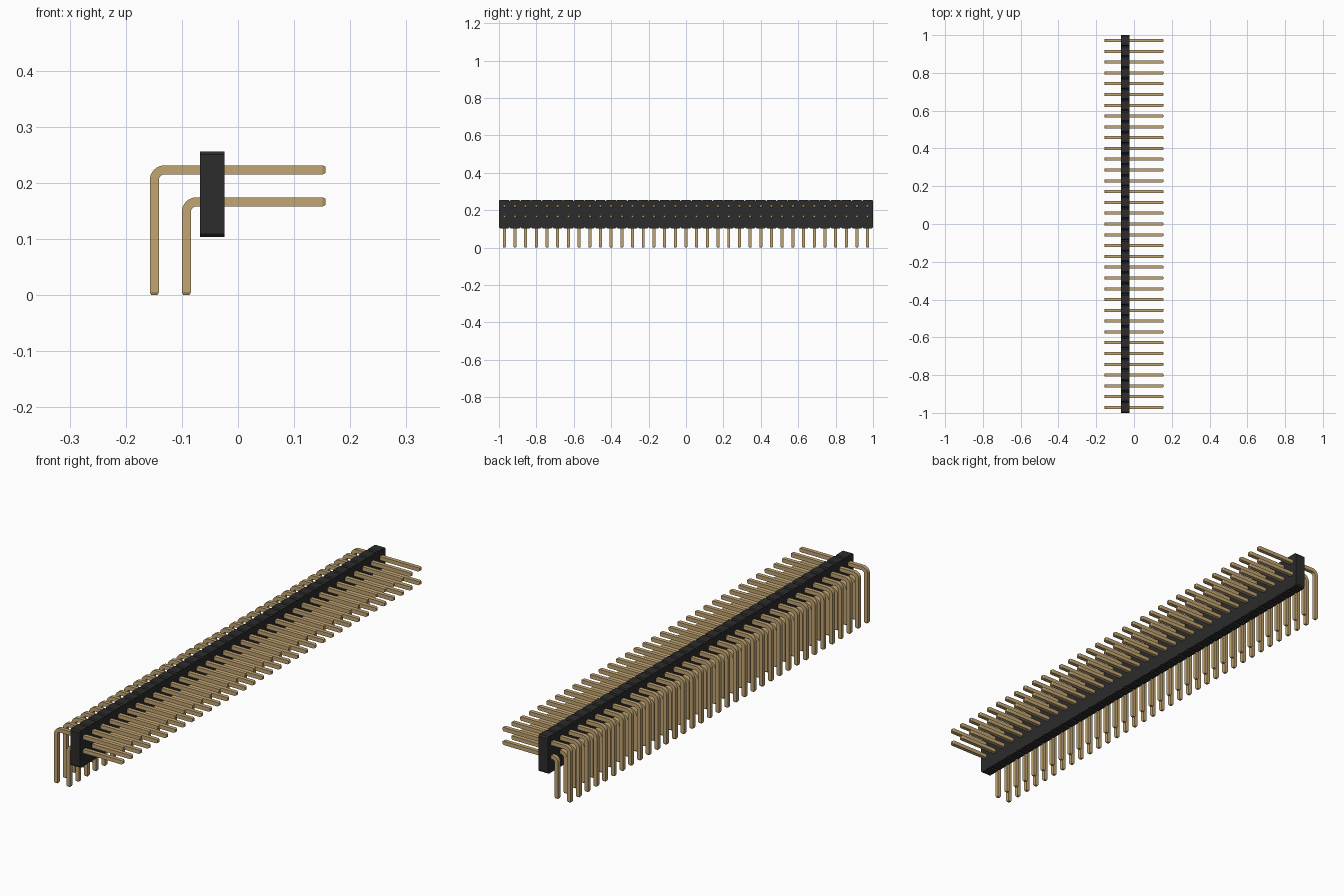
import bpy, bmesh, math
from mathutils import Vector

cube = bpy.data.objects.get("Cube")
if cube:
    bpy.data.objects.remove(cube, do_unlink=True)

COUNT = 35
PITCH = 2 / COUNT
HALF = 0.008          # half width of a pin
BEND = 0.018          # centreline bend radius
REACH = 0.156         # pin tip in x


def material(name, color):
    m = bpy.data.materials.new(name)
    m.use_nodes = True
    m.diffuse_color = color
    node = next(n for n in m.node_tree.nodes if n.type == 'BSDF_PRINCIPLED')
    node.inputs["Base Color"].default_value = color
    return m


def add_object(name, bm, mat):
    bmesh.ops.recalc_face_normals(bm, faces=bm.faces)
    mesh = bpy.data.meshes.new(name)
    bm.to_mesh(mesh)
    bm.free()
    mesh.materials.append(mat)
    obj = bpy.data.objects.new(name, mesh)
    bpy.context.collection.objects.link(obj)
    return obj


gold = material("pin gold", (0.55, 0.38, 0.17, 1))
black = material("housing black", (0.025, 0.025, 0.025, 1))


# Housing: one profile with a chamfered notch between neighbouring cells
def housing(x0, x1, z0, z1, cut):
    top, bottom = [], []
    for i in range(COUNT):
        a = -1 + i * PITCH
        b = a + PITCH
        cell = [(a, cut), (a + cut, 0), (b - cut, 0)]
        if i == COUNT - 1:
            cell.append((b, cut))
        top += [(y, z1 - d) for y, d in cell]
        bottom += [(y, z0 + d) for y, d in cell]
    bm = bmesh.new()
    face = bm.faces.new([bm.verts.new((x0, y, z)) for y, z in top + bottom[::-1]])
    ext = bmesh.ops.extrude_face_region(bm, geom=[face])
    moved = [v for v in ext["geom"] if isinstance(v, bmesh.types.BMVert)]
    bmesh.ops.translate(bm, verts=moved, vec=(x1 - x0, 0, 0))
    return add_object("housing", bm, black)


# Right-angle pins: square section swept along a bent path, tapered at both tips
def pin_row(name, x, z, steps=8):
    tip = 0.005
    path = [(x, 0, 0, 0.7), (x, tip, 0, 1)]
    for i in range(steps + 1):
        t = math.pi / 2 * i / steps
        path.append((x + BEND - BEND * math.cos(t), z - BEND + BEND * math.sin(t), t, 1))
    path += [(REACH - tip, z, math.pi / 2, 1), (REACH, z, math.pi / 2, 0.7)]

    bm = bmesh.new()
    rings = []
    for px, pz, t, scale in path:
        out = Vector((-math.cos(t), 0, math.sin(t))) * HALF * scale
        side = Vector((0, HALF * scale, 0))
        centre = Vector((px, -1 + PITCH / 2, pz))
        rings.append([bm.verts.new(centre + o * out + s * side)
                      for o, s in ((1, 1), (1, -1), (-1, -1), (-1, 1))])
    for r, q in zip(rings, rings[1:]):
        for k in range(4):
            n = (k + 1) % 4
            bm.faces.new((r[k], r[n], q[n], q[k]))
    bm.faces.new(rings[0])
    bm.faces.new(rings[-1])
    obj = add_object(name, bm, gold)

    arr = obj.modifiers.new("row", 'ARRAY')
    arr.count = COUNT
    arr.use_relative_offset = False
    arr.use_constant_offset = True
    arr.constant_offset_displace = (0, PITCH, 0)

    bpy.ops.object.select_all(action='DESELECT')
    obj.select_set(True)
    bpy.context.view_layer.objects.active = obj
    bpy.ops.object.shade_smooth_by_angle(angle=math.radians(15))
    return obj


housing(-0.068, -0.024, 0.103, 0.256, 0.006)
pin_row("upper_pins", -0.149, 0.223)
pin_row("lower_pins", -0.092, 0.166)
